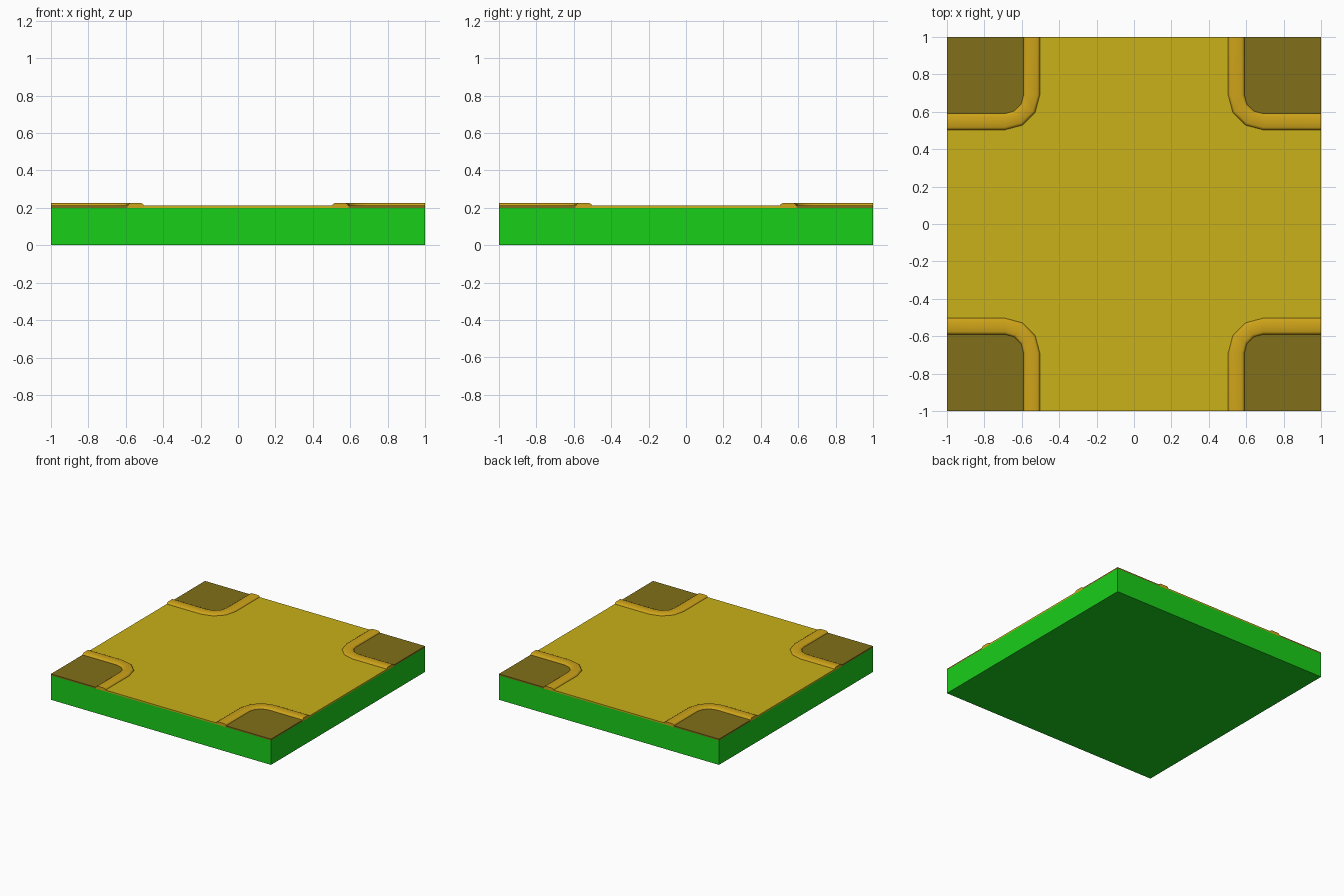
import bpy, bmesh, math

if "Cube" in bpy.data.objects:
    bpy.data.objects.remove(bpy.data.objects["Cube"])


def material(name, color):
    m = bpy.data.materials.new(name)
    m.diffuse_color = (*color, 1)
    m.use_nodes = True
    m.node_tree.nodes["Principled BSDF"].inputs["Base Color"].default_value = m.diffuse_color
    return m


GREEN = material("green", (0.01, 0.62, 0.01))
ROAD = material("road_yellow", (0.58, 0.44, 0.01))
CURB = material("curb_orange", (0.62, 0.37, 0.01))
PAVING = material("dark_paving", (0.22, 0.16, 0.01))

BASE_TOP, SURFACE, CURB_TOP = 0.20, 0.212, 0.225
CENTRE = 0.69           # centre of the rounded corners
R_IN, R_OUT = 0.10, 0.187


def edge_path(r):
    """Outline of a corner plot: straight, three-sided bend, straight."""
    arc = [(CENTRE - r * math.cos(i * math.pi / 6),
            CENTRE - r * math.sin(i * math.pi / 6)) for i in range(4)]
    return [(CENTRE - r, 1)] + arc + [(1, CENTRE - r)]


def finish(name, bm, mat):
    bmesh.ops.recalc_face_normals(bm, faces=bm.faces)
    me = bpy.data.meshes.new(name)
    bm.to_mesh(me)
    bm.free()
    me.materials.append(mat)
    ob = bpy.data.objects.new(name, me)
    bpy.context.collection.objects.link(ob)
    return ob


def slab(name, outline, z0, z1, mat):
    bm = bmesh.new()
    low = [bm.verts.new((x, y, z0)) for x, y in outline]
    high = [bm.verts.new((x, y, z1)) for x, y in outline]
    bm.faces.new(low)
    bm.faces.new(high)
    n = len(low)
    for i in range(n):
        j = (i + 1) % n
        bm.faces.new((low[i], low[j], high[j], high[i]))
    return finish(name, bm, mat)


def mirror(ob):
    mod = ob.modifiers.new("four_corners", 'MIRROR')
    mod.use_axis = (True, True, False)
    mod.use_mirror_merge = False


# Square ground block
square = [(-1, -1), (1, -1), (1, 1), (-1, 1)]
slab("ground_block", square, 0, BASE_TOP, GREEN)

# Crossroads surface: cross shape running between the four corner plots
cross = []
for k, (sx, sy) in enumerate([(1, 1), (-1, 1), (-1, -1), (1, -1)]):
    path = [(x * sx, y * sy) for x, y in edge_path(R_OUT)]
    cross += path if k % 2 else path[::-1]
slab("road_surface", cross, BASE_TOP, SURFACE, ROAD)

# Corner paving plots
mirror(slab("corner_paving", edge_path(R_IN) + [(1, 1)], BASE_TOP, SURFACE, PAVING))

# Curbs: a low rounded profile swept along the plot outline
profile = [(R_IN, BASE_TOP), (R_IN, SURFACE), (R_IN + 0.004, 0.220), (R_IN + 0.014, CURB_TOP),
           (R_OUT - 0.014, CURB_TOP), (R_OUT - 0.004, 0.220), (R_OUT, SURFACE), (R_OUT, BASE_TOP)]
bm = bmesh.new()
rails = [[bm.verts.new((x, y, z)) for x, y in edge_path(r)] for r, z in profile]
for a, b in zip(rails, rails[1:] + rails[:1]):
    for i in range(len(a) - 1):
        bm.faces.new((a[i], a[i + 1], b[i + 1], b[i]))
for end in (0, -1):
    bm.faces.new([rail[end] for rail in rails])
curb = finish("corner_curb", bm, CURB)
mirror(curb)
bpy.context.view_layer.objects.active = curb
curb.select_set(True)
bpy.ops.object.shade_smooth_by_angle(angle=math.radians(40))
